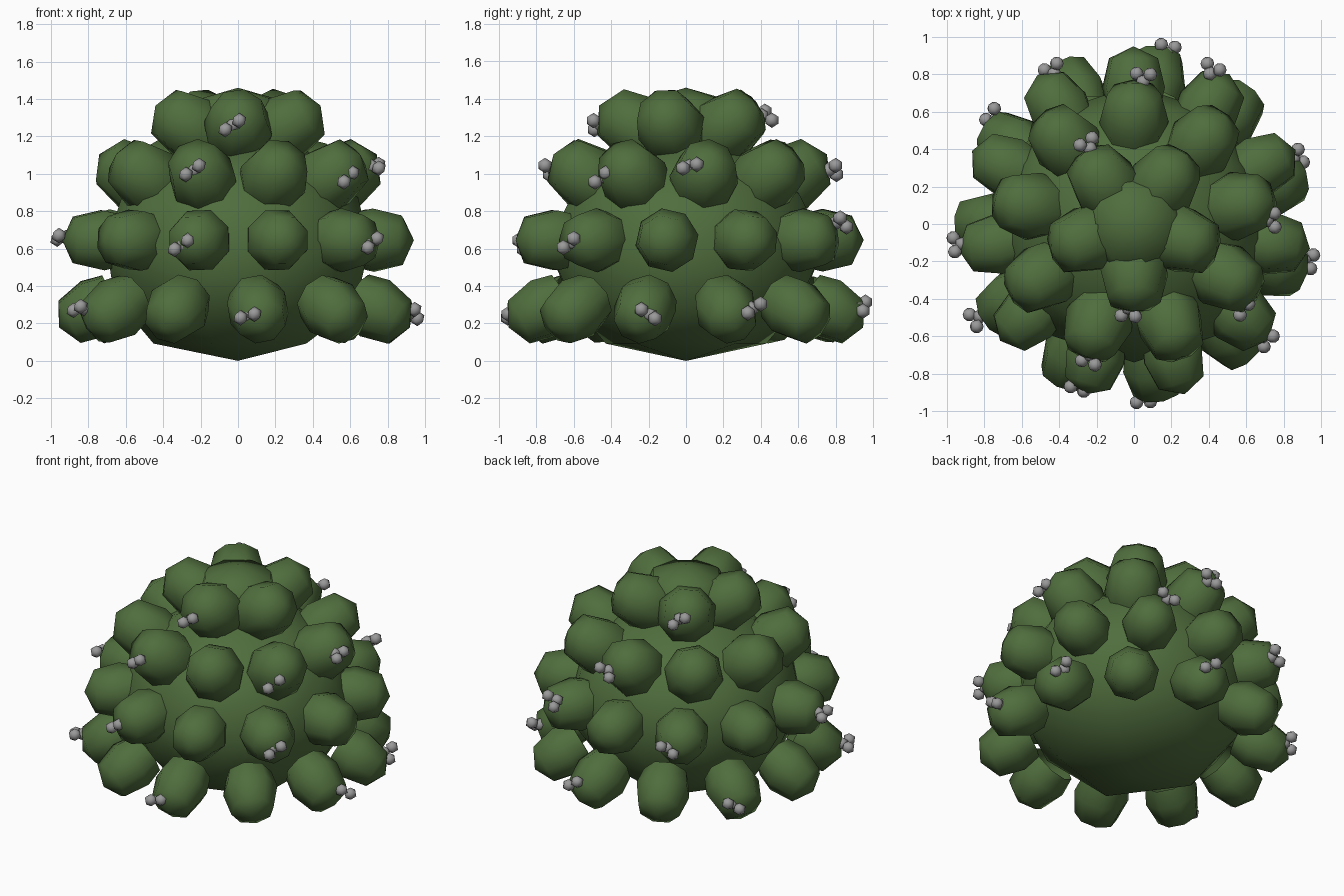
import bpy, bmesh, math, random
from mathutils import Vector, Matrix

if "Cube" in bpy.data.objects:
    bpy.data.objects.remove(bpy.data.objects["Cube"])

random.seed(4)


def material(name, rgb):
    m = bpy.data.materials.new(name)
    m.diffuse_color = (*rgb, 1)
    m.use_nodes = True
    m.node_tree.nodes["Principled BSDF"].inputs["Base Color"].default_value = m.diffuse_color
    return m


GREEN = material("leaf green", (0.08, 0.155, 0.047))
GREY = material("berry grey", (0.32, 0.32, 0.32))


def finish(bm, name, mat):
    me = bpy.data.meshes.new(name)
    bm.to_mesh(me)
    bm.free()
    for p in me.polygons:
        p.use_smooth = True
    me.materials.append(mat)
    ob = bpy.data.objects.new(name, me)
    bpy.context.collection.objects.link(ob)
    return ob


# leafy core: faceted ball with a flattened, widened underside
MID = 0.62
bm = bmesh.new()
bmesh.ops.create_icosphere(bm, subdivisions=2, radius=1)
for v in bm.verts:
    wide = 0.86 if v.co.z < -0.8 else 0.74 - 0.06 * max(v.co.z, 0)
    v.co = (v.co.x * wide, v.co.y * wide, MID + v.co.z * (0.6 if v.co.z > 0 else MID))
finish(bm, "bush_core", GREEN)


# leaf clump: long low-poly ball turned outward, open at the back
SIDES = 8
RINGS = [(0.84, -0.68), (1.0, -0.12), (0.78, 0.64)]


def add_clump(bm, centre, direction, radius, depth):
    rot = direction.to_track_quat('Z', 'Y').to_matrix()
    spin = random.uniform(0, math.tau)
    rows = []
    for r, h in RINGS:
        row = []
        for i in range(SIDES):
            a = spin + math.tau * i / SIDES
            p = Vector((r * radius * math.cos(a), r * radius * math.sin(a), h * depth))
            row.append(bm.verts.new(centre + rot @ p))
        rows.append(row)
    tip = bm.verts.new(centre + rot @ Vector((0, 0, depth * 0.95)))
    for i in range(SIDES):
        j = (i + 1) % SIDES
        for low, high in zip(rows, rows[1:]):
            bm.faces.new((low[i], low[j], high[j], high[i]))
        bm.faces.new((rows[-1][i], rows[-1][j], tip))


# tiers of clumps: count, first angle, distance out, height, tilt, radius, depth
TIERS = [(11, -16.6, 0.785, 0.27, -28, 0.17, 0.205),
         (11, -8.0, 0.755, 0.645, 0, 0.172, 0.205),
         (9, 10.0, 0.57, 0.985, 33, 0.185, 0.23),
         (5, -90.0, 0.275, 1.255, 30, 0.187, 0.23)]
for n, (count, start, out, z, tilt, radius, depth) in enumerate(TIERS):
    bm = bmesh.new()
    t = math.radians(tilt)
    for k in range(count):
        a = math.radians(start + 360 * k / count)
        flat = Vector((math.cos(a), math.sin(a), 0))
        axis = flat * math.cos(t) + Vector((0, 0, math.sin(t)))
        add_clump(bm, flat * out + Vector((0, 0, z)), axis, radius, depth)
    finish(bm, f"leaf_clumps_tier_{n + 1}", GREEN)

# crown clump on top
bm = bmesh.new()
add_clump(bm, Vector((0, 0, 1.27)), Vector((0, 0, 1)), 0.28, 0.20)
finish(bm, "crown_clump", GREEN)

# small berries in pairs on some clumps
BERRIES = [(-0.95, -0.11, 0.66), (-0.85, -0.51, 0.28), (-0.30, -0.87, 0.62),
           (0.05, -0.94, 0.24), (0.94, -0.20, 0.25), (0.71, -0.62, 0.63),
           (0.58, -0.45, 0.98), (0.74, 0.02, 1.04), (-0.24, -0.73, 1.02),
           (-0.03, -0.48, 1.26), (0.88, 0.36, 0.28), (0.42, 0.83, 0.74),
           (0.05, 0.79, 1.02), (-0.25, 0.43, 1.31), (0.18, 0.94, 0.29),
           (-0.44, 0.83, 0.64), (-0.76, 0.58, 0.25)]
bm = bmesh.new()
for spot in BERRIES:
    p = Vector(spot)
    out = Vector((p.x, p.y, 0)).normalized()
    side = Vector((-out.y, out.x, 0))
    step = side * 0.037 + Vector((0, 0, random.choice((-0.024, 0.024, 0.01))))
    for off in (step + out * 0.012, out * 0.012 - step, -out * 0.03):
        bmesh.ops.create_icosphere(bm, subdivisions=1, radius=0.041,
                                   matrix=Matrix.Translation(p + off))
finish(bm, "berries", GREY)
